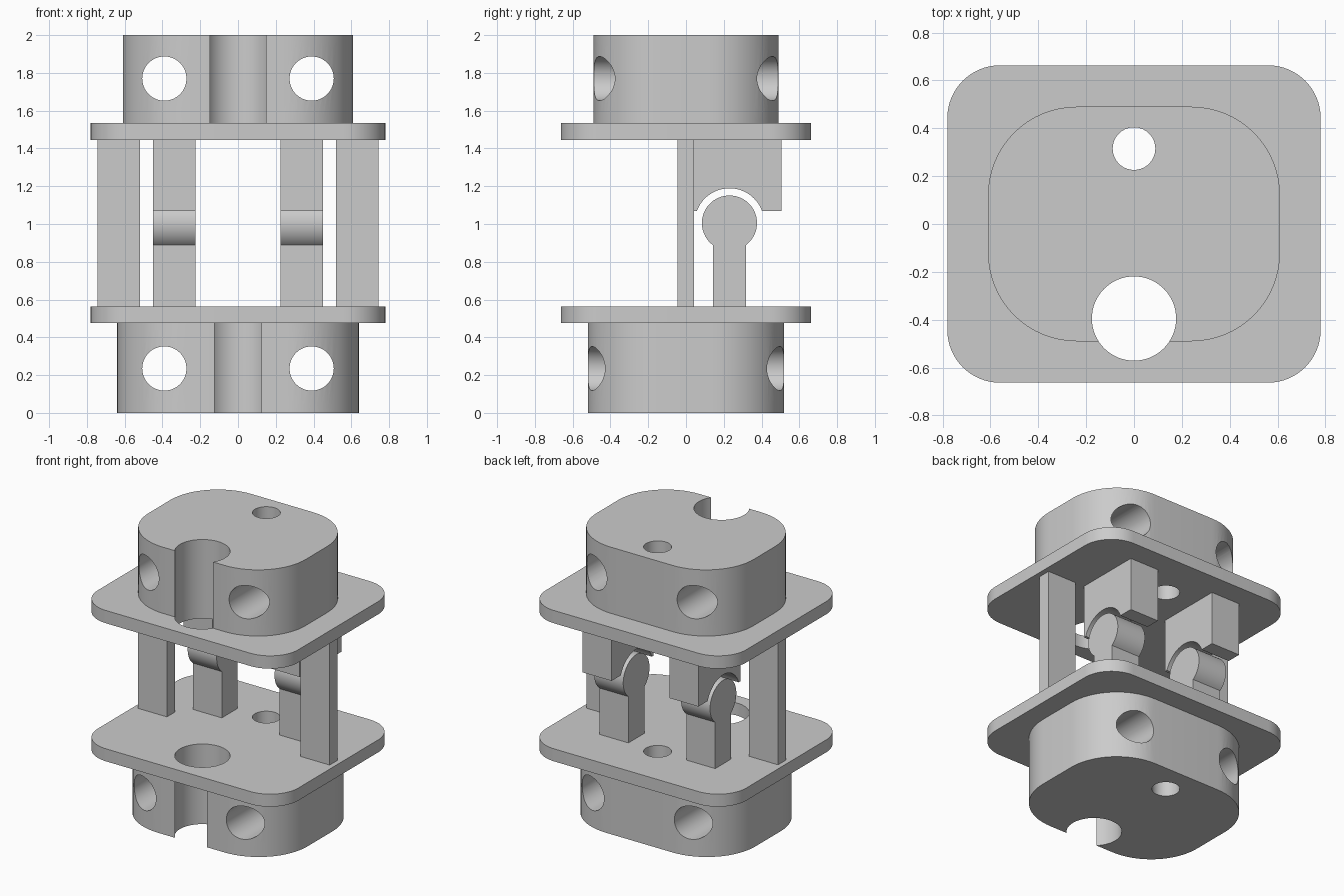
import bpy, bmesh, math

if "Cube" in bpy.data.objects:
    bpy.data.objects.remove(bpy.data.objects["Cube"])

grey = bpy.data.materials.new("plain grey")
grey.diffuse_color = (0.6, 0.6, 0.6, 1)
grey.use_nodes = True
grey.node_tree.nodes["Principled BSDF"].inputs["Base Color"].default_value = grey.diffuse_color


def prism(name, profile, start, end, axis="z"):
    """Extrude a closed 2D profile: xy points along z, yz points along x, or xz points along y."""
    place = {"z": lambda a, b, t: (a, b, t),
             "x": lambda a, b, t: (t, a, b),
             "y": lambda a, b, t: (a, t, b)}[axis]
    bm = bmesh.new()
    face = bm.faces.new([bm.verts.new(place(a, b, start)) for a, b in profile])
    ext = bmesh.ops.extrude_face_region(bm, geom=[face])
    shift = place(0, 0, end - start)
    bmesh.ops.translate(bm, vec=shift, verts=[v for v in ext["geom"] if isinstance(v, bmesh.types.BMVert)])
    bmesh.ops.recalc_face_normals(bm, faces=bm.faces)
    mesh = bpy.data.meshes.new(name)
    bm.to_mesh(mesh)
    bm.free()
    mesh.materials.append(grey)
    obj = bpy.data.objects.new(name, mesh)
    bpy.context.collection.objects.link(obj)
    return obj


def arc(cx, cy, r, a0, a1, n):
    """Points on an arc, angles in radians, both ends included."""
    return [(cx + r * math.cos(a0 + (a1 - a0) * i / n),
             cy + r * math.sin(a0 + (a1 - a0) * i / n)) for i in range(n + 1)]


def circle(cx, cy, r):
    return arc(cx, cy, r, 0, 2 * math.pi, 64)[:-1]


def rounded_rect(hx, hy, r):
    pts = []
    for k, (sx, sy) in enumerate([(1, 1), (-1, 1), (-1, -1), (1, -1)]):
        a = k * math.pi / 2
        pts += arc(sx * (hx - r), sy * (hy - r), r, a, a + math.pi / 2, 16)
    return pts


def rect(a0, a1, b0, b1):
    return [(a0, b0), (a1, b0), (a1, b1), (a0, b1)]


def finish(obj):
    bpy.ops.object.select_all(action="DESELECT")
    obj.select_set(True)
    bpy.context.view_layer.objects.active = obj
    bpy.ops.object.shade_smooth_by_angle(angle=math.radians(30))


def drill(obj, cutters):
    bpy.context.view_layer.objects.active = obj
    for cutter in cutters:
        mod = obj.modifiers.new("hole", "BOOLEAN")
        mod.operation = "DIFFERENCE"
        mod.solver = "EXACT"
        mod.object = cutter
        bpy.ops.object.modifier_apply(modifier=mod.name)
        bpy.data.objects.remove(cutter)
    finish(obj)


def vertical_cutters():
    return [prism("canal_cutter", circle(0, -0.395, 0.176), -0.3, 2.3),
            prism("pin_cutter", circle(0, 0.315, 0.089), -0.3, 2.3)]


# Rounded blocks: two vertical holes and two front-to-back holes each
for name, hx, hy, r, z0, z1, hole_z in [("lower_block", 0.64, 0.52, 0.38, 0, 0.475, 0.235),
                                        ("upper_block", 0.61, 0.49, 0.37, 1.535, 2.0, 1.77)]:
    block = prism(name, rounded_rect(hx, hy, r), z0, z1)
    drill(block, vertical_cutters() +
          [prism("cross_cutter", circle(s * 0.39, hole_z, 0.117), -1, 1, "y") for s in (-1, 1)])

# Flanged plates
for name, z0, z1 in [("lower_plate", 0.475, 0.563), ("upper_plate", 1.445, 1.535)]:
    drill(prism(name, rounded_rect(0.78, 0.663, 0.22), z0, z1), vertical_cutters())

# Joint profiles in the side plane: ball on a stem, and a socket block above it
cy, cz, ball_r, socket_r = 0.23, 1.005, 0.146, 0.184
half = 0.088
a = math.acos(half / ball_r)
ball_profile = [(cy - half, 0.563), (cy + half, 0.563)] + arc(cy, cz, ball_r, -a, math.pi + a, 48)
b = math.asin((1.07 - cz) / socket_r)
socket_profile = ([(0.04, 1.445), (0.04, 1.07)] + arc(cy, cz, socket_r, math.pi - b, b, 40)
                  + [(0.505, 1.07), (0.505, 1.445)])

# Posts and joints on each side
for side, s in (("left", -1), ("right", 1)):
    prism(side + "_post", rect(-0.046, 0.042, 0.563, 1.445), s * 0.52, s * 0.745, "x")
    finish(prism(side + "_ball_stem", ball_profile, s * 0.225, s * 0.45, "x"))
    finish(prism(side + "_socket", socket_profile, s * 0.225, s * 0.45, "x"))
